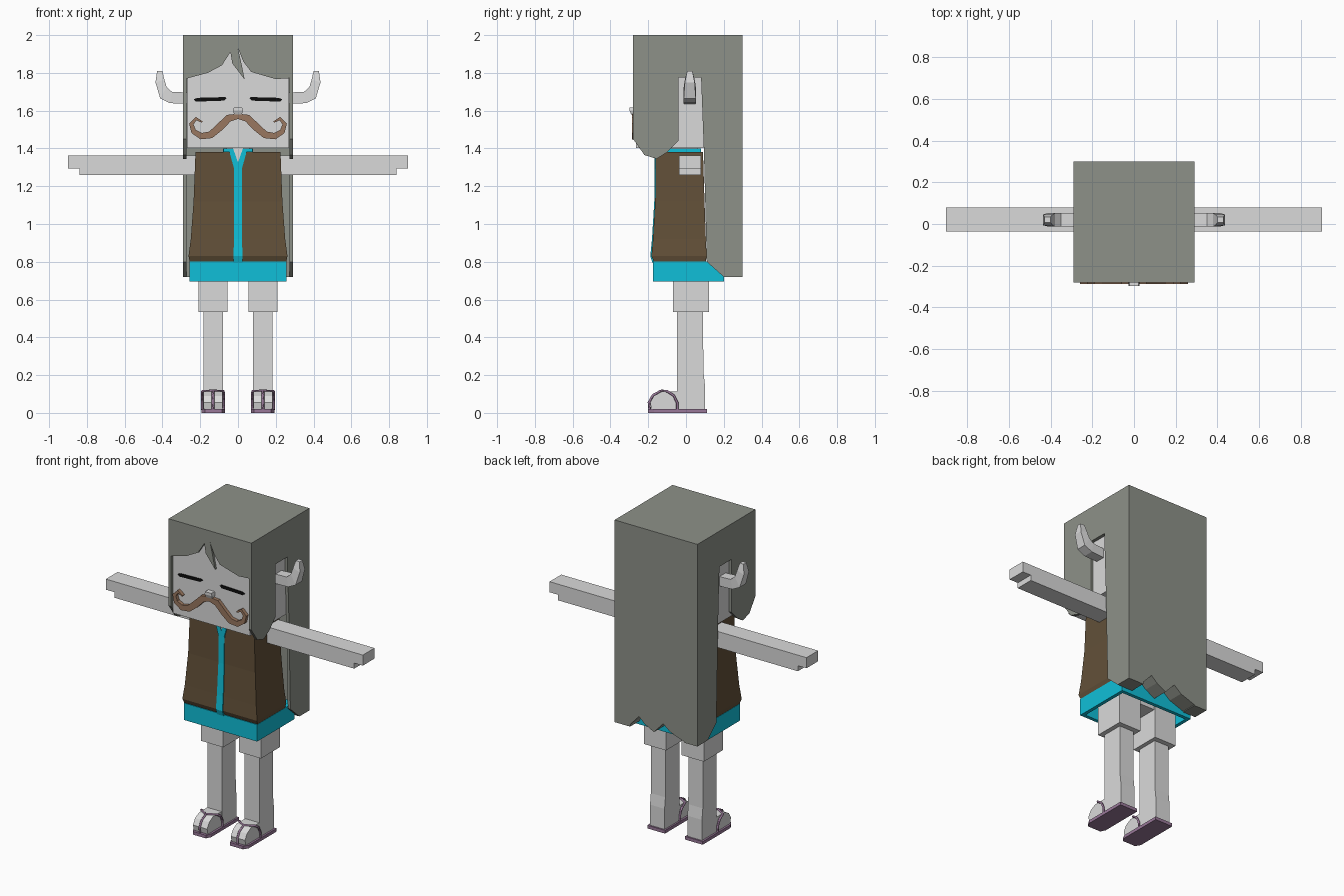
import bpy, bmesh
from mathutils import Vector

cube = bpy.data.objects.get("Cube")
if cube:
    bpy.data.objects.remove(cube, do_unlink=True)


def material(name, r, g, b):
    m = bpy.data.materials.new(name)
    m.use_nodes = True
    m.diffuse_color = (r, g, b, 1)
    node = next(n for n in m.node_tree.nodes if n.type == 'BSDF_PRINCIPLED')
    node.inputs["Base Color"].default_value = (r, g, b, 1)
    node.inputs["Roughness"].default_value = 0.9
    return m


SKIN = material("pale_skin", 0.70, 0.70, 0.70)
HAIR = material("grey_hair", 0.27, 0.285, 0.25)
VEST = material("brown_vest", 0.122, 0.08, 0.04)
SHIRT = material("cyan_shirt", 0.005, 0.52, 0.69)
TACHE = material("tan_moustache", 0.32, 0.185, 0.115)
SHOE = material("purple_sandal", 0.32, 0.19, 0.32)
BLACK = material("black_lash", 0.004, 0.004, 0.004)


def loft(name, rings, mat, mirror=False):
    """Skin a closed solid through rings that share a point count."""
    bm = bmesh.new()
    loops = [[bm.verts.new(p) for p in ring] for ring in rings]
    n = len(loops[0])
    for a, b in zip(loops, loops[1:]):
        for i in range(n):
            j = (i + 1) % n
            bm.faces.new((a[i], a[j], b[j], b[i]))
    bm.faces.new(loops[0][::-1])
    bm.faces.new(loops[-1])
    bmesh.ops.recalc_face_normals(bm, faces=bm.faces)
    me = bpy.data.meshes.new(name)
    bm.to_mesh(me)
    bm.free()
    me.materials.append(mat)
    ob = bpy.data.objects.new(name, me)
    bpy.context.collection.objects.link(ob)
    if mirror:
        ob.modifiers.new("Mirror", 'MIRROR').use_mirror_merge = False
    return ob


def prism_x(name, yz, x0, x1, mat, mirror=False):
    return loft(name, [[(x, y, z) for y, z in yz] for x in (x0, x1)], mat, mirror)


def prism_y(name, xz, y0, y1, mat, mirror=False):
    return loft(name, [[(x, y, z) for x, z in xz] for y in (y0, y1)], mat, mirror)


def stack(name, levels, mat, mirror=False):
    """Rectangles (z, x0, x1, y0, y1) joined from top to bottom."""
    return loft(name, [[(a, c, z), (b, c, z), (b, d, z), (a, d, z)]
                       for z, a, b, c, d in levels], mat, mirror)


def box(name, x0, x1, y0, y1, z0, z1, mat, mirror=False):
    return stack(name, [(z0, x0, x1, y0, y1), (z1, x0, x1, y0, y1)], mat, mirror)


def cut(ob, cutter):
    cutter.hide_render = True
    mod = ob.modifiers.new("Cut", 'BOOLEAN')
    mod.operation = 'DIFFERENCE'
    mod.solver = 'EXACT'
    mod.object = cutter
    bpy.context.view_layer.objects.active = ob
    bpy.ops.object.modifier_apply(modifier=mod.name)
    bpy.data.objects.remove(cutter, do_unlink=True)


def rod(name, pts, r, mat):
    """Square tube along a path, mirrored."""
    cu = bpy.data.curves.new(name, 'CURVE')
    cu.dimensions = '3D'
    cu.bevel_depth = r
    cu.bevel_resolution = 0
    cu.use_fill_caps = True
    sp = cu.splines.new('POLY')
    sp.points.add(len(pts) - 1)
    for p, co in zip(sp.points, pts):
        p.co = (*co, 1)
    cu.materials.append(mat)
    ob = bpy.data.objects.new(name, cu)
    bpy.context.collection.objects.link(ob)
    ob.modifiers.new("Mirror", 'MIRROR').use_mirror_merge = False
    return ob


# Hair: side profile, hollowed from the front, ragged hem at the back
hair = prism_x("hair", [
    (-.28, 2), (-.28, 1.45), (-.22, 1.365), (-.155, 1.345), (-.1, 1.38),
    (-.04, 1.44), (-.04, 1.775), (.08, 1.775), (.095, 1.38), (.11, .8),
    (.2, .72), (.3, .72), (.3, 2)], -.29, .29, HAIR)
cut(hair, prism_y("fringe_cutter", [
    (-.272, .5), (-.272, 1.77), (-.16, 1.8), (-.085, 1.84), (-.04, 1.91),
    (-.03, 1.85), (.035, 1.765), (.018, 1.85), (0, 1.93), (.028, 1.86),
    (.07, 1.805), (.2, 1.767), (.272, 1.772), (.272, .5)], -.5, .2, HAIR))
cut(hair, prism_y("hem_cutter", [
    (.2, .6), (.18, .735), (.12, .8), (.08, .765), (.015, .73), (-.05, .8),
    (-.1, .76), (-.2, .725), (-.22, .6)], .1, .5, HAIR))

# Head, nose and closed eyes
box("head", -.27, .27, -.265, .19, 1.402, 1.95, SKIN)
stack("nose", [(1.58, -.02, .02, -.29, -.26), (1.6, -.026, .026, -.298, -.26),
               (1.617, -.022, .022, -.298, -.26)], SKIN)
prism_y("closed_eye", [(.06, 1.665), (.068, 1.672), (.215, 1.668), (.235, 1.66),
                       (.222, 1.648), (.075, 1.653)], -.27, -.262, BLACK, True)

# Moustache: tapered ribbon with a curl
path = [Vector(p) for p in ((0, 1.57), (.05, 1.56), (.1, 1.51), (.145, 1.472),
                            (.195, 1.465), (.235, 1.49), (.247, 1.53),
                            (.222, 1.558), (.19, 1.54))]
widths = (.014, .02, .02, .019, .017, .014, .012, .009, .004)
upper, lower = [], []
for i, (p, w) in enumerate(zip(path, widths)):
    t = (path[min(i + 1, len(path) - 1)] - path[max(i - 1, 0)]).normalized()
    side = Vector((0, 1)) if i == 0 else Vector((-t.y, t.x))
    upper.append(tuple(p + side * w))
    lower.append(tuple(p - side * w))
prism_y("moustache", upper + lower[::-1], -.287, -.26, TACHE, True)


# Horns: four-sided sections following the outer and inner outlines
outer = ((.25, 1.635), (.36, 1.64), (.412, 1.665), (.437, 1.75), (.428, 1.81))
inner = ((.25, 1.695), (.35, 1.7), (.378, 1.725), (.39, 1.765), (.4, 1.81))
depth = (.03, .033, .032, .026, .014)
loft("horn", [[(a[0], .02 - d, a[1]), (a[0], .02 + d, a[1]),
               (b[0], .02 + d, b[1]), (b[0], .02 - d, b[1])]
              for a, b, d in zip(outer, inner, depth)], SKIN, True)

# Torso: vest with a shirt strip down the open front
stack("vest", [(1.38, -.225, .225, -.16, .09), (1.12, -.235, .235, -.163, .098),
               (.92, -.25, .25, -.175, .105), (.83, -.262, .262, -.183, .109),
               (.8, -.255, .255, -.17, .105)], VEST)
stack("shirt_strip", [(1.33, -.02, .02, -.165, -.1), (1.12, -.02, .02, -.168, -.1),
                      (.92, -.022, .022, -.18, -.1), (.83, -.023, .023, -.189, -.1),
                      (.795, -.023, .023, -.178, -.1)], SHIRT)
prism_y("neck_opening", [(-.03, 1.403), (.03, 1.403), (0, 1.31)], -.164, -.15, SKIN)
prism_y("collar_edge", [(.078, 1.4), (.026, 1.4), (0, 1.325), (0, 1.29), (.02, 1.29),
                        (.045, 1.38), (.078, 1.38)], -.168, -.15, SHIRT, True)
box("collar", -.08, .08, -.15, .08, 1.37, 1.4, SHIRT)
box("neck", -.06, .06, -.09, .06, 1.36, 1.42, SKIN)

# Shirt hem, hollow underneath
hem = box("shirt_hem", -.257, .257, -.175, .2, .695, .802, SHIRT)
cut(hem, box("hem_hollow_cutter", -.235, .235, -.153, .178, .6, .775, SHIRT))

# Arms with stepped hands
prism_y("arm", [(.2, 1.26), (.84, 1.26), (.84, 1.295), (.9, 1.295), (.9, 1.362),
                (.2, 1.362)], -.037, .08, SKIN, True)

# Legs
box("hips", -.18, .18, -.06, .115, .72, .785, SKIN)
box("upper_leg", .055, .21, -.07, .122, .535, .78, SKIN, True)
stack("lower_leg", [(.56, .08, .182, -.047, .09), (.22, .08, .182, -.047, .092),
                    (.15, .08, .182, -.047, .1), (.018, .08, .182, -.047, .1)],
      SKIN, True)

# Feet and sandals
prism_x("foot", [(-.04, .018), (-.182, .018), (-.19, .055), (-.17, .09), (-.13, .112),
                 (-.04, .112)], .083, .182, SKIN, True)
outline = [(.085, -.2), (.175, -.2), (.194, -.17), (.194, .11), (.07, .11), (.07, -.17)]
loft("sandal_sole", [[(x, y, z) for x, y in outline] for z in (0, .02)], SHOE, True)
rod("toe_strap", [(.132, -.192, .015), (.132, -.196, .055), (.132, -.175, .093),
                  (.132, -.132, .116)], .007, SHOE)
for label, x in (("inner", .076), ("outer", .189)):
    rod(label + "_strap", [(.132, -.132, .116), (x, -.1, .115), (x, -.065, .092),
                           (x, -.047, .055), (x, -.045, .015)], .007, SHOE)
